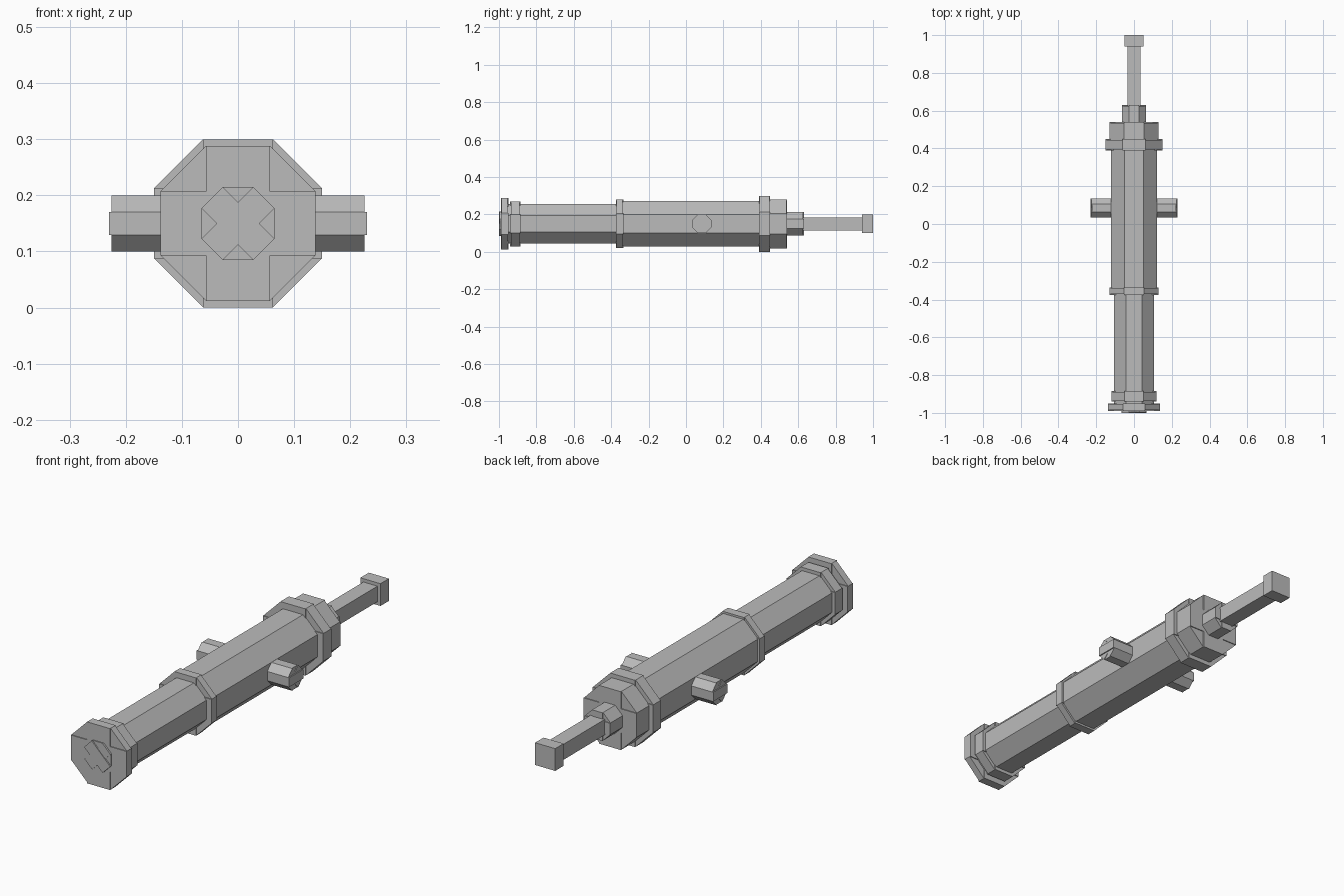
import bpy, bmesh, math
from mathutils import Matrix, Vector

if "Cube" in bpy.data.objects:
    bpy.data.objects.remove(bpy.data.objects["Cube"])

CENTRE_Z = 0.15
iron = bpy.data.materials.new("grey_iron")
iron.diffuse_color = (0.5, 0.5, 0.5, 1)
iron.use_nodes = True
iron.node_tree.nodes["Principled BSDF"].inputs["Base Color"].default_value = iron.diffuse_color


def add_box(bm, size, rot=0.0, centre=(0, 0, 0)):
    m = (Matrix.Translation(Vector(centre)) @ Matrix.Rotation(rot, 4, 'Y')
         @ Matrix.Diagonal((*size, 1)))
    bmesh.ops.create_cube(bm, size=1, matrix=m)


def finish(name, bm, matrix):
    bmesh.ops.transform(bm, matrix=matrix, verts=bm.verts)
    me = bpy.data.meshes.new(name)
    bm.to_mesh(me)
    bm.free()
    me.materials.append(iron)
    ob = bpy.data.objects.new(name, me)
    bpy.context.collection.objects.link(ob)


def octagon(name, y0, y1, a, insets=(0, 0.004, 0, 0.004), turn=0.0, y_off=0.0):
    """Eight-sided bar along y: four crossed slabs at 45 degree steps."""
    bm = bmesh.new()
    for i, inset in enumerate(insets):
        add_box(bm, (2 * a, y1 - y0 - 2 * inset, 2 * a * math.tan(math.pi / 8)),
                i * math.pi / 4, (0, (y0 + y1) / 2, 0))
    finish(name, bm, Matrix.Translation((0, y_off, CENTRE_Z)) @ Matrix.Rotation(turn, 4, 'Z'))


def square_bar(name, y0, y1, half):
    bm = bmesh.new()
    add_box(bm, (2 * half, y1 - y0, 2 * half), 0, (0, (y0 + y1) / 2, 0))
    finish(name, bm, Matrix.Translation((0, 0, CENTRE_Z)))


# Barrel and its reinforcing rings, muzzle first
octagon("muzzle_plug", -1.0, -0.95, 0.065, (0.006, 0, 0.006, 0.002))
octagon("muzzle_ring", -0.99, -0.95, 0.138)
octagon("muzzle_collar", -0.94, -0.885, 0.12)
octagon("front_barrel", -0.96, -0.36, 0.105)
octagon("middle_ring", -0.375, -0.335, 0.13)
octagon("rear_barrel", -0.345, 0.4, 0.121)
octagon("breech_ring", 0.39, 0.45, 0.15)
octagon("breech", 0.44, 0.54, 0.131)
octagon("breech_neck", 0.53, 0.63, 0.063)

# Aiming handle
square_bar("handle_rod", 0.62, 0.95, 0.035)
square_bar("handle_end", 0.94, 1.0, 0.05)

# Side pivots as one cross bar
octagon("trunnion_bar", -0.23, 0.23, 0.05, (0, 0.005, 0.008, 0.005),
        math.pi / 2, 0.085)
